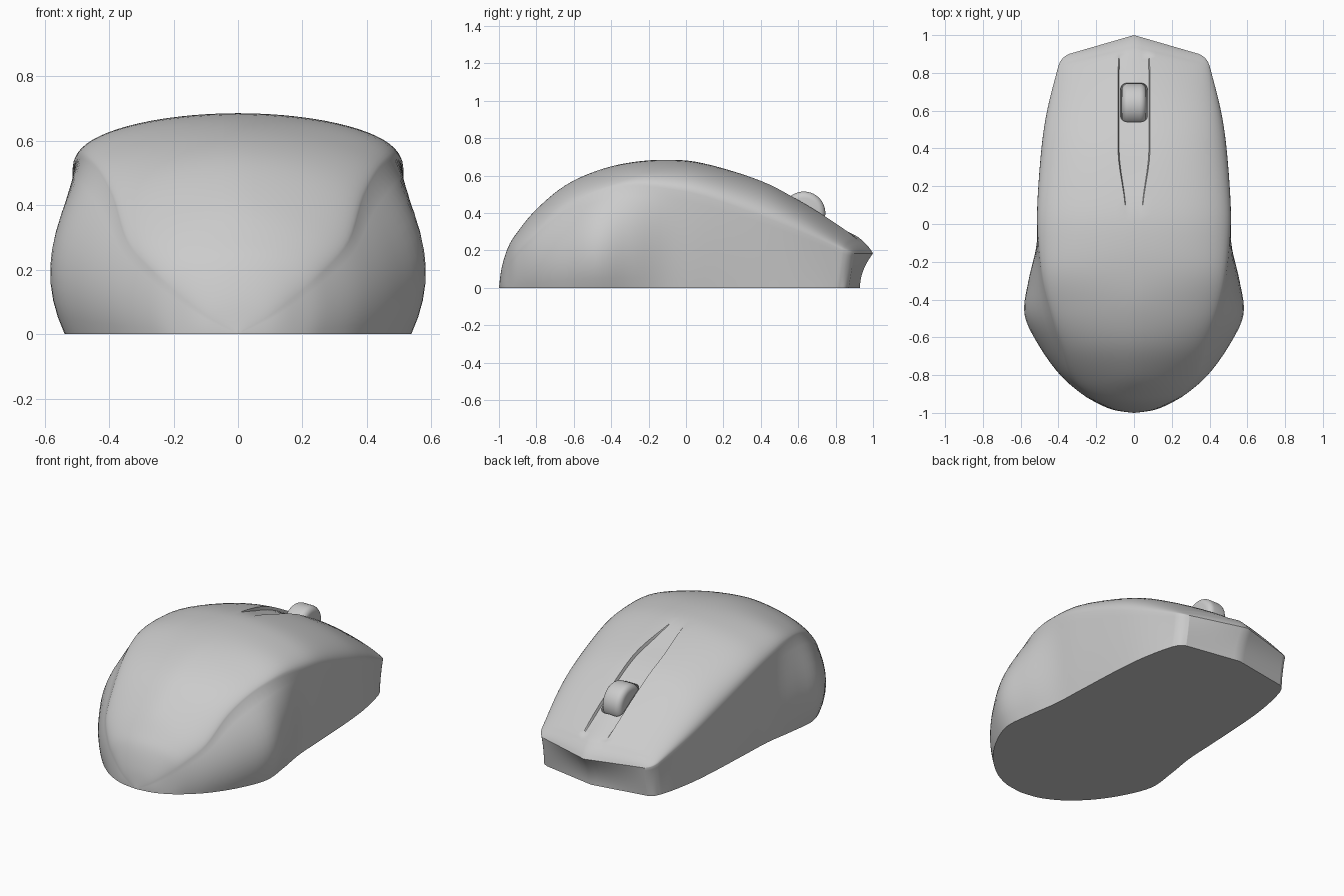
import bpy, bmesh, math

cube = bpy.data.objects.get("Cube")
if cube:
    bpy.data.objects.remove(cube)

grey = bpy.data.materials.new("plain_grey")
grey.use_nodes = True
grey.diffuse_color = (0.6, 0.6, 0.6, 1)
grey.node_tree.nodes["Principled BSDF"].inputs["Base Color"].default_value = (0.6, 0.6, 0.6, 1)

# Body stations: y, top height, shoulder x, shoulder z, side bulge x, base x
STATIONS = [
    (-1, 0.002, 0.001, 0.001, 0.001, 0.001),
    (-0.985, 0.11, 0.095, 0.05, 0.105, 0.105),
    (-0.95, 0.22, 0.18, 0.11, 0.19, 0.19),
    (-0.9, 0.3, 0.26, 0.18, 0.275, 0.265),
    (-0.8, 0.42, 0.345, 0.28, 0.39, 0.37),
    (-0.65, 0.545, 0.39, 0.42, 0.5, 0.47),
    (-0.48, 0.625, 0.44, 0.51, 0.58, 0.535),
    (-0.3, 0.67, 0.485, 0.545, 0.558, 0.52),
    (-0.1, 0.685, 0.508, 0.53, 0.51, 0.49),
    (0.1, 0.665, 0.512, 0.49, 0.498, 0.48),
    (0.4, 0.575, 0.49, 0.385, 0.475, 0.465),
    (0.6, 0.465, 0.46, 0.305, 0.45, 0.445),
    (0.8, 0.3, 0.41, 0.22, 0.405, 0.405),
    (0.85, 0.25, 0.395, 0.2, 0.39, 0.39),
    (0.88, 0.215, 0.375, 0.19, 0.37, 0.375),
    (0.9, 0.185, 0.345, 0.184, 0.343, 0.345),
]
SIDE_STEPS, ARC_STEPS, SUBROWS = 10, 16, 5


def ramp(a, b, v):
    f = min(1, max(0, (v - a) / (b - a)))
    return f * f * (3 - 2 * f)


def spline(rows, steps):
    """Pass a smooth curve through all station values."""
    out = []
    for i in range(len(rows) - 1):
        quad = (rows[max(i - 1, 0)], rows[i], rows[i + 1], rows[min(i + 2, len(rows) - 1)])
        for k in range(steps):
            f = k / steps
            out.append([b + 0.5 * f * (c - a + f * (2 * a - 5 * b + 4 * c - d
                        + f * (3 * (b - c) + d - a))) for a, b, c, d in zip(*quad)])
    return out + [list(rows[-1])]


def side_x(z, xs, zs, xm, xb):
    """Parabola through base, bulge and shoulder."""
    zm = 0.36 * zs
    s1 = (xm - xb) / zm
    s2 = (xs - xm) / (zs - zm)
    return xb + s1 * z + (s2 - s1) / zs * z * (z - zm)


def half_section(t, zt, xs, zs, xm, xb):
    """Points from the centre line over the shoulder to the base."""
    n = 2 - 0.35 * ramp(-0.95, -0.8, t) * ramp(-0.2, -0.45, t)
    g = min(0.085 - 0.04 * ramp(0.4, 0.05, t), 0.2 * xs)
    depth = 0.022 * ramp(0.05, 0.3, t) * ramp(0.86, 0.72, t)
    start = math.acos(g / xs)
    columns = [(0, depth), (g / 2, depth), (g * 0.93, depth * 0.9), (g, 0)]
    columns += [(xs * math.cos(start * (1 - k / ARC_STEPS)), 0) for k in range(1, ARC_STEPS + 1)]
    bow = 0.1 * ramp(0.5, 0.9, t)
    pts = []
    for x, d in columns:
        z = zs + (zt - zs) * max(0, 1 - (x / xs) ** n) ** (1 / n) - d
        pts.append((x, t + bow * (1 - x / xs), z))
    for k in range(1, SIDE_STEPS + 1):
        z = zs * (1 - k / SIDE_STEPS)
        lean = 0.03 * ramp(0.7, 0.9, t) * k / SIDE_STEPS
        pts.append((side_x(z, xs, zs, xm, xb), t - lean, z))
    return pts


def finish(obj, angle):
    obj.data.materials.clear()
    obj.data.materials.append(grey)
    bpy.ops.object.select_all(action="DESELECT")
    obj.select_set(True)
    bpy.context.view_layer.objects.active = obj
    bpy.ops.object.shade_smooth_by_angle(angle=math.radians(angle))


def drum(name, radius, width, bevel):
    """Rounded wheel lying across the body."""
    bpy.ops.mesh.primitive_cylinder_add(vertices=64, radius=radius, depth=width,
                                        location=(0, 0.63, 0.4), rotation=(0, math.pi / 2, 0))
    obj = bpy.context.object
    obj.name = name
    bm = bmesh.new()
    bm.from_mesh(obj.data)
    rims = [e for e in bm.edges if e.verts[0].co.z * e.verts[1].co.z > 0]
    bmesh.ops.bevel(bm, geom=rims, offset=bevel, segments=5, profile=0.5, affect="EDGES")
    bm.to_mesh(obj.data)
    bm.free()
    return obj


# Main shell: loft mirrored sections from tail to nose
bm = bmesh.new()


def add_row(half):
    mirrored = [(-x, y, z) for x, y, z in reversed(half[1:])]
    return [bm.verts.new(p) for p in mirrored + half]


def bridge(a, b):
    for i in range(len(a) - 1):
        bm.faces.new((a[i], a[i + 1], b[i + 1], b[i]))


grid = [add_row(half_section(*s)) for s in spline(STATIONS, SUBROWS)]
for a, b in zip(grid, grid[1:]):
    bridge(a, b)

# Concave nose face below the front lip
t, zt, xs, zs, xm, xb = STATIONS[-1]
last = grid[-1]
upper = last[SIDE_STEPS:-SIDE_STEPS]
previous = upper
for k in range(1, SIDE_STEPS + 1):
    f = k / SIDE_STEPS
    left, right = last[SIDE_STEPS - k], last[len(last) - 1 - SIDE_STEPS + k]
    bow = 0.06 + 0.04 * (1 - f) ** 2 - 0.03 * f * (1 - f)
    row = [left]
    for v in upper[1:-1]:
        u = v.co.x / xs
        row.append(bm.verts.new((u * right.co.x, right.co.y + bow * (1 - abs(u)), right.co.z)))
    row.append(right)
    bridge(previous, row)
    previous = row

# Weld the tail tip and close the flat underside
bmesh.ops.remove_doubles(bm, verts=bm.verts[:], dist=0.0005)
tip = [v for v in bm.verts if v.co.y < -0.9995]
bmesh.ops.pointmerge(bm, verts=tip, merge_co=(0, -1, 0))
bmesh.ops.holes_fill(bm, edges=[e for e in bm.edges if e.is_boundary], sides=0)
bmesh.ops.recalc_face_normals(bm, faces=bm.faces[:])
mesh = bpy.data.meshes.new("body_shell")
bm.to_mesh(mesh)
bm.free()
body = bpy.data.objects.new("body_shell", mesh)
bpy.context.collection.objects.link(body)

# Slot for the scroll wheel
cutter = drum("wheel_slot_cutter", 0.122, 0.142, 0.035)
cutter.hide_render = True
slot = body.modifiers.new("wheel_slot", "BOOLEAN")
slot.operation = "DIFFERENCE"
slot.solver = "EXACT"
slot.object = cutter
bpy.context.view_layer.objects.active = body
bpy.ops.object.modifier_apply(modifier=slot.name)
bpy.data.objects.remove(cutter)
finish(body, 35)

# Scroll wheel
wheel = drum("scroll_wheel", 0.115, 0.13, 0.035)
finish(wheel, 40)
